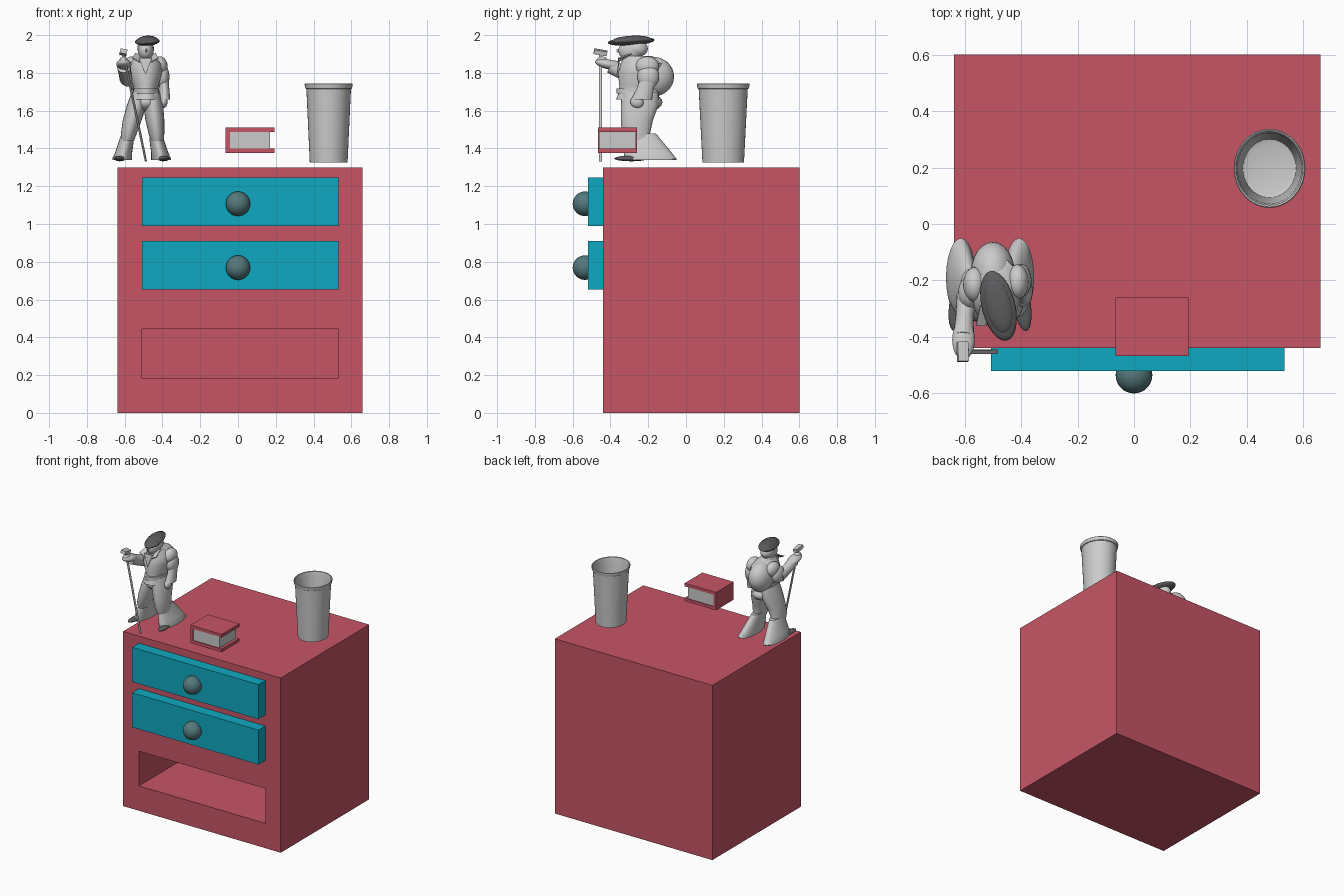
import bpy, bmesh
from math import cos, sin, pi, radians
from mathutils import Vector, Matrix, Euler


def material(name, rgb):
    m = bpy.data.materials.new(name)
    m.diffuse_color = (*rgb, 1)
    return m


RED = material("red_paint", (0.565, 0.091, 0.133))
TEAL = material("teal_paint", (0.005, 0.397, 0.533))
SLATE = material("slate", (0.09, 0.19, 0.2))
DARK = material("dark_grey", (0.11, 0.11, 0.115))


def finish(name, bm, mat=None, smooth=True):
    bmesh.ops.recalc_face_normals(bm, faces=bm.faces)
    me = bpy.data.meshes.new(name)
    bm.to_mesh(me)
    bm.free()
    ob = bpy.data.objects.new(name, me)
    bpy.context.collection.objects.link(ob)
    if mat:
        me.materials.append(mat)
    if smooth:
        bpy.ops.object.select_all(action='DESELECT')
        ob.select_set(True)
        bpy.context.view_layer.objects.active = ob
        bpy.ops.object.shade_smooth_by_angle(angle=radians(40))
    return ob


def box(name, lo, hi, mat=None, rot=(0, 0, 0)):
    lo, hi = Vector(lo), Vector(hi)
    e = Euler([radians(a) for a in rot])
    bm = bmesh.new()
    bmesh.ops.create_cube(bm, size=1, matrix=Matrix.LocRotScale((lo + hi) / 2, e, hi - lo))
    return finish(name, bm, mat, False)


def ball(name, c, r, mat=None, rot=(0, 0, 0), u=24, v=14):
    bm = bmesh.new()
    e = Euler([radians(a) for a in rot])
    bmesh.ops.create_uvsphere(bm, u_segments=u, v_segments=v, radius=1,
                              matrix=Matrix.LocRotScale(c, e, r))
    return finish(name, bm, mat)


def loft(name, rings, mat=None, n=24, follow=False):
    """Skin through elliptical rings (x, y, z, rx, ry); follow turns rings along the path."""
    bm = bmesh.new()
    loops = []
    pts = [Vector(r[:3]) for r in rings]
    for i, r in enumerate(rings):
        q = Matrix.Identity(3)
        if follow:
            t = pts[min(i + 1, len(pts) - 1)] - pts[max(i - 1, 0)]
            q = t.to_track_quat('Z', 'Y').to_matrix()
        loops.append([bm.verts.new(pts[i] + q @ Vector((r[3] * cos(2 * pi * k / n), r[4] * sin(2 * pi * k / n), 0)))
                      for k in range(n)])
    for a, b in zip(loops, loops[1:]):
        for k in range(n):
            bm.faces.new((a[k], a[(k + 1) % n], b[(k + 1) % n], b[k]))
    bm.faces.new(loops[0])
    bm.faces.new(loops[-1])
    return finish(name, bm, mat)


# Cabinet with one empty drawer bay
cabinet = box("cabinet", (-0.637, -0.44, 0), (0.66, 0.6, 1.3), RED)
cutter = box("bay_cutter", (-0.507, -0.6, 0.185), (0.533, 0.5, 0.443))
cutter.hide_render = True
cutter.hide_viewport = True
cut = cabinet.modifiers.new("bay", 'BOOLEAN')
cut.operation = 'DIFFERENCE'
cut.solver = 'EXACT'
cut.object = cutter

# Two drawers with round knobs
for tag, z in (("upper", 0.99), ("lower", 0.652)):
    box(tag + "_drawer", (-0.507, -0.52, z), (0.533, -0.435, z + 0.257), TEAL)
    ball(tag + "_knob", (0, -0.535, z + 0.117), (0.065,) * 3, SLATE, u=32, v=16)

# Book: two covers, spine and page block
box("book_bottom_cover", (-0.065, -0.467, 1.377), (0.193, -0.26, 1.4), RED)
box("book_top_cover", (-0.065, -0.467, 1.487), (0.193, -0.26, 1.51), RED)
box("book_spine", (-0.065, -0.467, 1.4), (-0.043, -0.26, 1.487), RED)
box("book_pages", (-0.043, -0.46, 1.4), (0.17, -0.265, 1.487))

# Cup: outer wall, rolled lip, inner wall and floor, slightly oval
cup_profile = [(0.100, 1.325), (0.118, 1.715), (0.123, 1.718), (0.127, 1.735), (0.127, 1.742),
               (0.124, 1.745), (0.119, 1.742), (0.113, 1.715), (0.094, 1.345), (0.08, 1.34)]
loft("cup", [(0.48, 0.197, z, r, r * 1.1) for r, z in cup_profile], n=40)

# Figurine thighs, knees, flared trousers and shoes
loft("left_thigh", [(-0.522, -0.24, 1.70, 0.04, 0.095), (-0.535, -0.245, 1.63, 0.053, 0.10),
     (-0.56, -0.26, 1.55, 0.05, 0.085), (-0.578, -0.265, 1.48, 0.042, 0.075), (-0.585, -0.255, 1.44, 0.035, 0.07)])
loft("right_thigh", [(-0.455, -0.24, 1.70, 0.04, 0.095), (-0.449, -0.245, 1.63, 0.053, 0.10),
     (-0.44, -0.26, 1.55, 0.05, 0.085), (-0.432, -0.265, 1.48, 0.042, 0.075), (-0.428, -0.255, 1.44, 0.035, 0.07)])
for side, x, lean in (("left", -0.613, 1), ("right", -0.407, -1)):
    loft(side + "_trouser_flare", [(x + 0.03 * lean, -0.235, 1.48, 0.033, 0.075),
         (x + 0.022 * lean, -0.222, 1.44, 0.039, 0.095), (x + 0.008 * lean, -0.202, 1.38, 0.045, 0.125),
         (x, -0.19, 1.345, 0.053, 0.14), (x, -0.19, 1.338, 0.052, 0.138)])
    ball(side + "_shoe", (x - 0.012 * lean, -0.29, 1.347), (0.03, 0.09, 0.015), DARK, (0, 0, -8 * lean))
ball("pelvis", (-0.487, -0.235, 1.645), (0.075, 0.11, 0.055))

# Jacket, belt and broad back
loft("jacket", [(-0.487, -0.255, 1.66, 0.076, 0.115), (-0.487, -0.25, 1.70, 0.063, 0.105),
     (-0.488, -0.245, 1.73, 0.067, 0.108), (-0.49, -0.235, 1.80, 0.09, 0.125),
     (-0.49, -0.23, 1.85, 0.085, 0.115), (-0.49, -0.255, 1.89, 0.045, 0.075)])
loft("belt", [(-0.487, -0.25, z, 0.068, 0.118) for z in (1.69, 1.718)])
ball("jacket_back", (-0.5, -0.175, 1.78), (0.078, 0.112, 0.105))

# Open shirt front and pointed collar wings
def panel(name, outline):
    bm = bmesh.new()
    bm.faces.new([bm.verts.new(p) for p in outline])
    finish(name, bm, smooth=False).modifiers.new("thickness", 'SOLIDIFY').thickness = 0.006


panel("shirt_front", [(-0.49, -0.368, 1.79), (-0.455, -0.355, 1.88), (-0.525, -0.355, 1.88)])
for side, s in (("left", -1), ("right", 1)):
    panel(side + "_lapel", [(-0.49 + s * x, y, z) for x, y, z in
          ((0.03, -0.362, 1.86), (0.068, -0.36, 1.88), (0.055, -0.29, 1.905), (0.03, -0.3, 1.9))])

# Neck, head, nose, hair and tilted cap
loft("neck", [(-0.49, -0.265, 1.86, 0.026, 0.036), (-0.49, -0.28, 1.91, 0.026, 0.038)], n=16)
ball("head", (-0.488, -0.292, 1.918), (0.041, 0.066, 0.055))
ball("nose", (-0.486, -0.355, 1.918), (0.005, 0.014, 0.01), u=12, v=8)
ball("hair", (-0.489, -0.262, 1.928), (0.044, 0.06, 0.045))
ball("cap", (-0.48, -0.29, 1.967), (0.06, 0.127, 0.022), DARK, (3, -7, 13))
ball("cap_crown", (-0.48, -0.29, 1.977), (0.047, 0.1, 0.019), DARK, (3, -7, 13))

# Hanging arm
ball("right_shoulder", (-0.413, -0.205, 1.835), (0.04, 0.062, 0.052))
ball("right_upper_arm", (-0.4, -0.2, 1.78), (0.037, 0.058, 0.065))
loft("right_sleeve", [(-0.395, -0.20, 1.765, 0.028, 0.045), (-0.39, -0.215, 1.72, 0.026, 0.045),
     (-0.39, -0.235, 1.66, 0.031, 0.055)], n=20)
ball("right_hand", (-0.393, -0.26, 1.645), (0.02, 0.036, 0.03), rot=(-15, 0, 0), u=16, v=10)

# Raised arm with a wide cuff reaching for the staff
ball("left_shoulder", (-0.565, -0.215, 1.835), (0.04, 0.062, 0.052))
ball("left_upper_arm", (-0.585, -0.245, 1.79), (0.038, 0.06, 0.062))
loft("left_sleeve", [(-0.592, -0.255, 1.775, 0.036, 0.045), (-0.6, -0.33, 1.80, 0.032, 0.037),
     (-0.604, -0.40, 1.835, 0.037, 0.038)], n=20, follow=True)
ball("left_cuff", (-0.604, -0.41, 1.845), (0.04, 0.073, 0.026), rot=(-12, 0, 0))
ball("left_hand", (-0.606, -0.445, 1.865), (0.022, 0.03, 0.022), u=16, v=10)

# Staff with a slanted block head
loft("staff", [(-0.487, -0.452, 1.33, 0.006, 0.008), (-0.606, -0.452, 1.90, 0.007, 0.009)], n=10)
box("staff_head", (-0.626, -0.488, 1.897), (-0.588, -0.418, 1.921), None, (-10, 12, 0))
